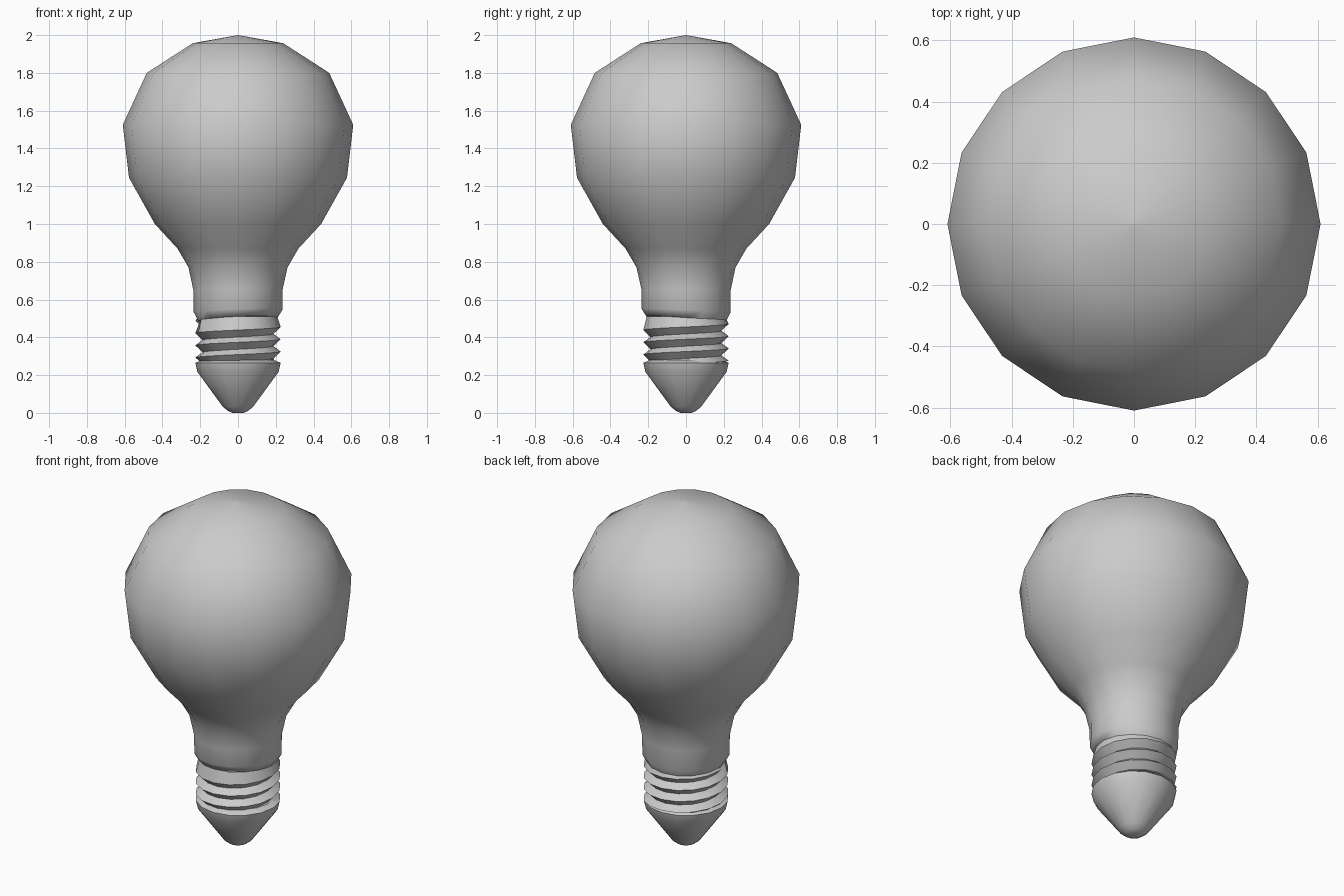
import bpy, bmesh
from math import cos, sin, pi, radians

if "Cube" in bpy.data.objects:
    bpy.data.objects.remove(bpy.data.objects["Cube"])

SIDES = 16


def finish(name, bm, angle):
    bmesh.ops.remove_doubles(bm, verts=bm.verts, dist=1e-5)
    bmesh.ops.recalc_face_normals(bm, faces=bm.faces)
    mesh = bpy.data.meshes.new(name)
    bm.to_mesh(mesh)
    bm.free()
    obj = bpy.data.objects.new(name, mesh)
    bpy.context.collection.objects.link(obj)
    bpy.ops.object.select_all(action='DESELECT')
    obj.select_set(True)
    bpy.context.view_layer.objects.active = obj
    bpy.ops.object.shade_smooth_by_angle(angle=radians(angle))
    return obj


def lathe(name, profile, angle=60):
    """Revolve (radius, z, tilt) points; tilt drops a ring on its back left side."""
    bm = bmesh.new()
    rings = []
    for r, z, tilt in profile:
        ring = []
        for i in range(SIDES):
            a = 2 * pi * i / SIDES
            ring.append(bm.verts.new((r * cos(a), r * sin(a),
                                      z - tilt * cos(a - radians(120)))))
        rings.append(ring)
    for lo, hi in zip(rings, rings[1:]):
        for i in range(SIDES):
            j = (i + 1) % SIDES
            bm.faces.new((lo[i], lo[j], hi[j], hi[i]))
    for ring, closing in ((rings[0], True), (rings[-1], True)):
        bm.faces.new(ring)
    return finish(name, bm, angle)


# Glass bulb with its slightly tilted lower lip
lathe("glass_bulb", [
    (0.18, 0.495, 0.018), (0.21, 0.495, 0.018), (0.235, 0.54, 0.012),
    (0.236, 0.65, 0.004), (0.262, 0.77, 0), (0.32, 0.87, 0), (0.44, 1.0, 0),
    (0.577, 1.245, 0), (0.61, 1.525, 0), (0.483, 1.80, 0),
    (0.24, 1.957, 0), (0.001, 2.0, 0)])

# Tapered contact tip
lathe("contact_tip", [
    (0.03, 0.0, 0), (0.052, 0.01, 0), (0.08, 0.032, 0), (0.215, 0.217, 0),
    (0.226, 0.265, 0), (0.18, 0.285, 0)], 50)

# Screw thread: one helical strip of valleys and peaks, trimmed at both ends
PITCH, LAST = 0.065, 2.5
bm = bmesh.new()
valleys, peaks = [], []
first, count = -1.25, int((LAST + 1 + 1.25) * SIDES) + 1
for i in range(count):
    t = first + i / SIDES
    c, s = cos(2 * pi * t), sin(2 * pi * t)
    z = 0.325 + PITCH * t
    r, zv = (0.188, z - 0.037) if t <= LAST else (0.208, 0.51)
    valleys.append(bm.verts.new((r * c, r * s, max(zv, 0.262))))
    r = 0.226 if z > 0.262 else 0.2
    peaks.append(bm.verts.new((r * c, r * s, max(z, 0.262))))
for i in range(count - SIDES - 1):
    bm.faces.new((valleys[i], valleys[i + 1], peaks[i + 1], peaks[i]))
    bm.faces.new((peaks[i], peaks[i + 1], valleys[i + SIDES + 1], valleys[i + SIDES]))
bmesh.ops.delete(bm, geom=[v for v in bm.verts if not v.link_faces], context='VERTS')
finish("screw_thread", bm, 30)
